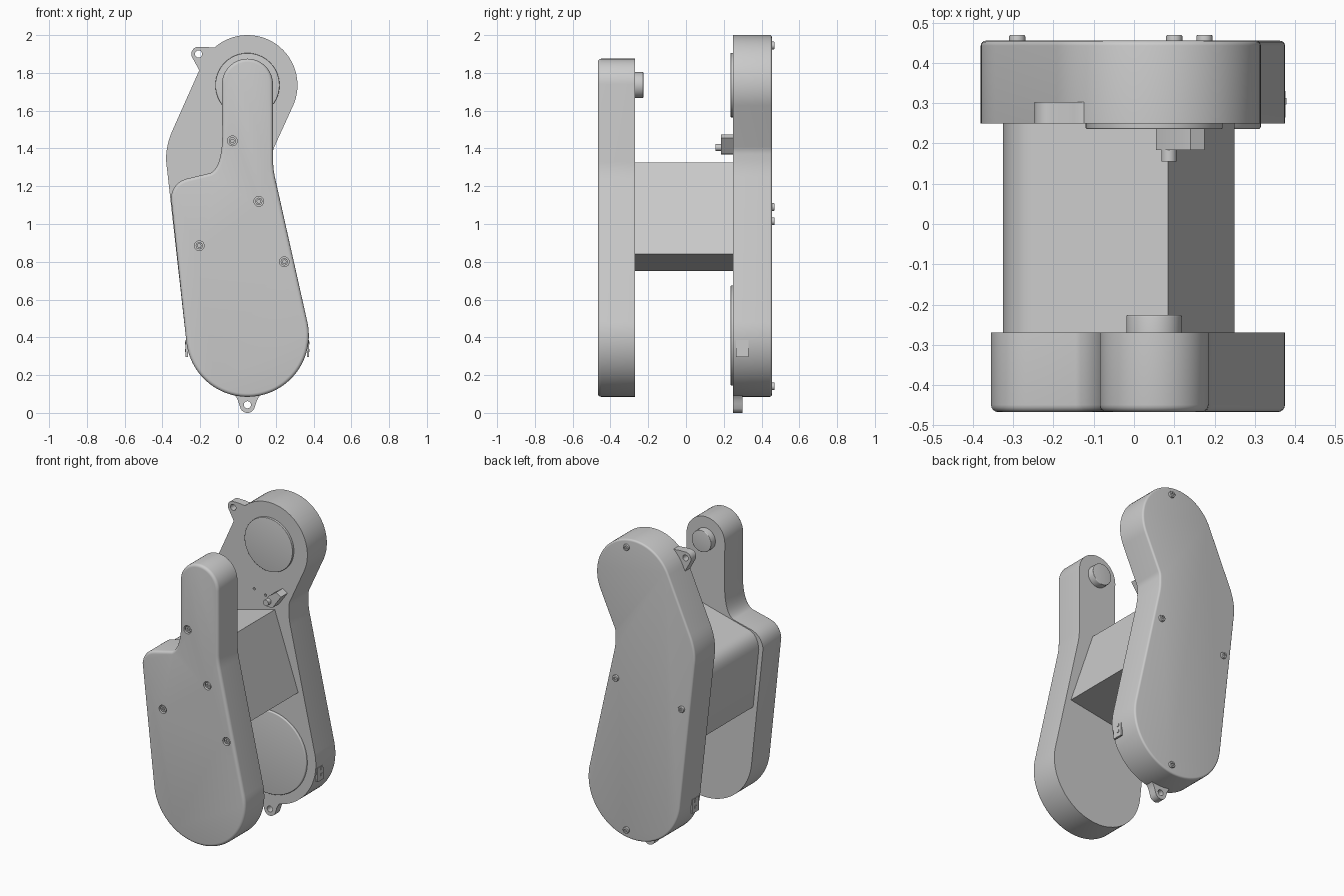
import bpy, bmesh
from math import radians, cos, sin

if "Cube" in bpy.data.objects:
    bpy.data.objects.remove(bpy.data.objects["Cube"])


def arc(cx, cz, r, a0, a1, n=24):
    return [(cx + r * cos(radians(a0 + (a1 - a0) * i / n)),
             cz + r * sin(radians(a0 + (a1 - a0) * i / n))) for i in range(n + 1)]


def curve(p, c, q, n=10):
    return [tuple((1 - t) ** 2 * a + 2 * t * (1 - t) * b + t * t * d for a, b, d in zip(p, c, q))
            for t in (i / n for i in range(n + 1))]


def disc(x, z, r, n=32):
    return arc(x, z, r, 0, 360, n)[:-1]


def prism(name, outline, y0, y1, round_y=None, width=0.018):
    """Extrude an xz outline from y0 to y1, optionally rounding the rim at round_y."""
    bm = bmesh.new()
    face = bm.faces.new([bm.verts.new((x, y0, z)) for x, z in outline])
    ext = bmesh.ops.extrude_face_region(bm, geom=[face], use_keep_orig=True)
    for v in ext["geom"]:
        if isinstance(v, bmesh.types.BMVert):
            v.co.y = y1
    bmesh.ops.recalc_face_normals(bm, faces=bm.faces[:])
    if round_y is not None:
        rim = [e for e in bm.edges if all(abs(v.co.y - round_y) < 1e-5 for v in e.verts)]
        bmesh.ops.bevel(bm, geom=rim, offset=width, segments=4, profile=0.5, affect='EDGES')
    mesh = bpy.data.meshes.new(name)
    bm.to_mesh(mesh)
    bm.free()
    ob = bpy.data.objects.new(name, mesh)
    bpy.context.collection.objects.link(ob)
    return ob


def cut(ob, outlines, y0, y1):
    """Drill outlines through the object between y0 and y1."""
    for o in outlines:
        tool = prism("cutter", o, y0, y1)
        tool.hide_render = True
        mod = ob.modifiers.new("hole", 'BOOLEAN')
        mod.operation, mod.object, mod.solver = 'DIFFERENCE', tool, 'EXACT'
        bpy.context.view_layer.objects.active = ob
        bpy.ops.object.modifier_apply(modifier=mod.name)
        bpy.data.objects.remove(tool)


CX, TOP, LOW = 0.05, 1.735, 0.41
low_end = arc(CX, LOW, 0.325, 186.2, 372.7, 48)
waist = curve((0.197, 1.24), (0.186, 1.29), (0.186, 1.33), 5)

# Front cover with its narrow upper arm
front = prism("front_cover", low_end + waist
              + arc(CX, 1.74, 0.135, 0, 180, 32)
              + curve((-0.083, 1.47), (-0.085, 1.30), (-0.145, 1.27))
              + curve((-0.27, 1.24), (-0.345, 1.22), (-0.355, 1.14)),
              -0.27, -0.467, -0.467)

# Sunken screws in the front cover
front_screws = [(-0.03, 1.44), (0.11, 1.12), (-0.205, 0.885), (0.245, 0.80)]
cut(front, [disc(x, z, 0.026, 24) for x, z in front_screws], -0.5, -0.445)
for x, z in front_screws:
    s = prism("front_screw", disc(x, z, 0.019, 24), -0.44, -0.46)
    cut(s, [disc(x, z, 0.01, 6)], -0.48, -0.45)

# Pivot peg on the inside of the arm
prism("pivot_peg", disc(CX, TOP, 0.069, 40), -0.28, -0.226, -0.226, 0.004)

# Rear housing
rear = prism("rear_housing", low_end
             + curve((0.195, 1.25), (0.184, 1.30), (0.184, 1.34), 5)
             + curve((0.184, 1.37), (0.184, 1.39), (0.192, 1.408), 4)
             + arc(CX, TOP, 0.265, -24, 156, 40)
             + curve((-0.345, 1.50), (-0.39, 1.40), (-0.378, 1.31)),
             0.25, 0.455, 0.455, 0.012)
cut(rear, [disc(-0.06, 1.42, 0.008, 12), disc(0.02, 1.40, 0.008, 12)], 0.2, 0.28)

# Raised round pads on the inside of the rear housing
prism("upper_pad", disc(CX, TOP, 0.17, 56), 0.26, 0.236, 0.236, 0.003)
prism("lower_pad", disc(CX, LOW, 0.265, 64), 0.26, 0.236, 0.236, 0.006)

# Mounting lugs
lug = prism("lower_lug", arc(CX, 0.04, 0.04, 205, 335, 16)
            + curve((0.095, 0.05), (0.105, 0.09), (0.14, 0.115), 5)
            + curve((-0.04, 0.115), (-0.005, 0.09), (0.005, 0.05), 5), 0.25, 0.30)
cut(lug, [disc(CX, 0.043, 0.019, 24)], 0.2, 0.4)
lug = prism("upper_lug", arc(-0.209, 1.90, 0.038, 80, 210, 16)
            + [(-0.192, 1.79), (-0.09, 1.80), (-0.07, 1.95)]
            + curve((-0.11, 1.937), (-0.13, 1.93), (-0.16, 1.937), 5), 0.25, 0.303)
cut(lug, [disc(-0.209, 1.90, 0.019, 24)], 0.2, 0.4)

# Middle block joining both sides
prism("middle_block", [(0.085, 1.325), (-0.2, 1.25)]
      + curve((-0.25, 1.237), (-0.318, 1.22), (-0.325, 1.13))
      + [(-0.285, 0.75), (0.25, 0.84)], -0.275, 0.255)

# Small latch with its pin
prism("latch", [(0.055, 1.395), (0.075, 1.367), (0.115, 1.37),
                (0.175, 1.455), (0.14, 1.475), (0.09, 1.44)], 0.26, 0.184)
prism("latch_pin", disc(0.087, 1.405, 0.019, 20), 0.19, 0.155)

# Screws on the back
for x, z in [(0.1, 1.945), (0.175, 1.09), (-0.29, 1.015), (0.1, 0.14)]:
    s = prism("rear_screw", disc(x, z, 0.02, 24), 0.44, 0.469, 0.469, 0.003)
    cut(s, [disc(x, z, 0.01, 6)], 0.46, 0.5)

# Side sockets, each with two contact studs
for side, x in ((1, 0.364), (-1, -0.266)):
    def box(x0, x1, z0, z1):
        return [(x0, z0), (x1, z0), (x1, z1), (x0, z1)]
    prism("side_socket", box(x, x + side * 0.012, 0.295, 0.385), 0.265, 0.33)
    for z in (0.33, 0.37):
        prism("socket_contact", box(x, x + side * 0.015, z - 0.008, z + 0.008), 0.297, 0.313)

# Smooth curved walls, keep edges sharp
for ob in bpy.context.scene.objects:
    ob.select_set(True)
    bpy.context.view_layer.objects.active = ob
bpy.ops.object.shade_smooth_by_angle(angle=radians(30))
